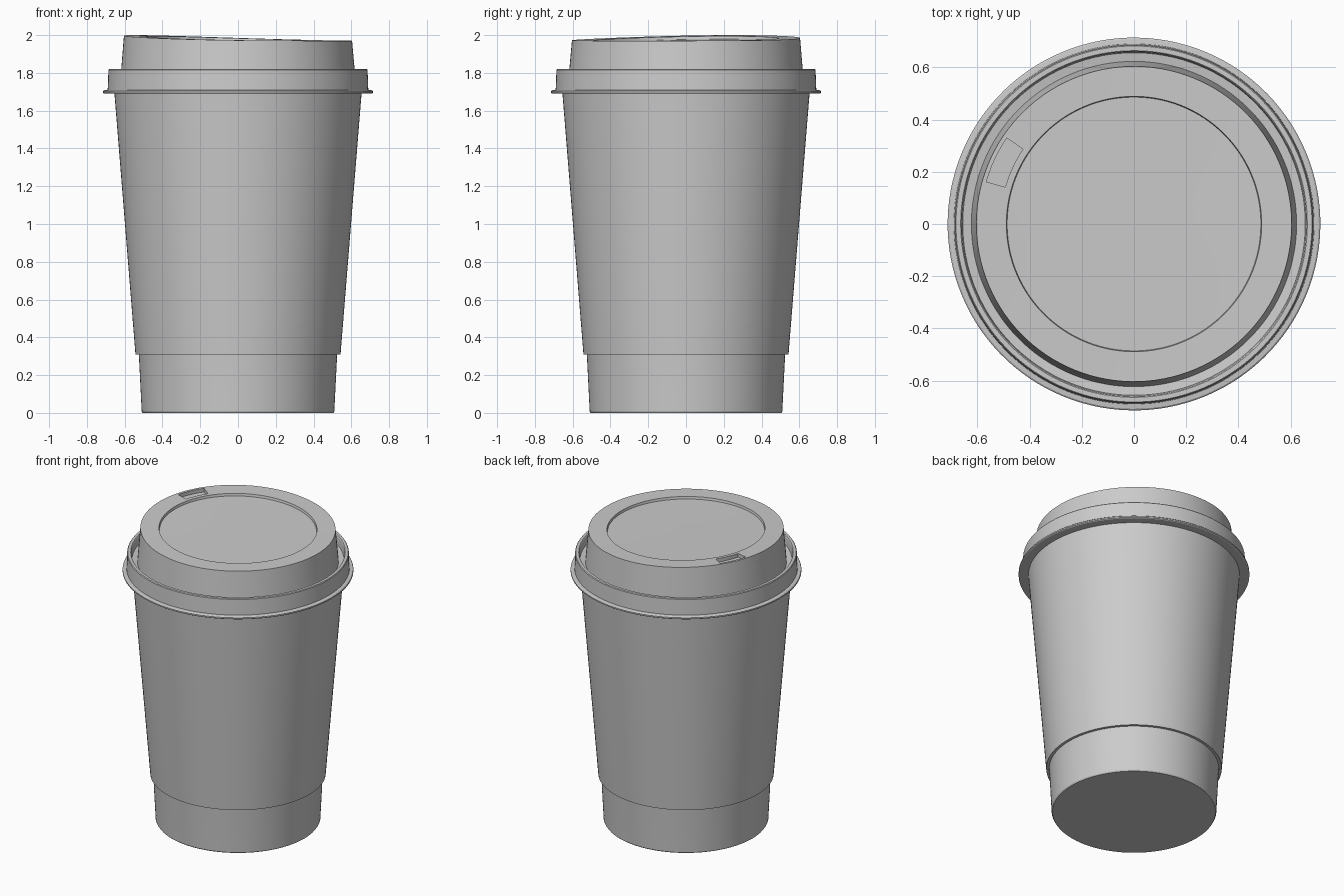
import bpy, bmesh, math

if "Cube" in bpy.data.objects:
    bpy.data.objects.remove(bpy.data.objects["Cube"])

SEG = 120
START = math.radians(146)      # first segment lines up with the sip opening
SIP = math.radians(155)        # direction of the raised drinking side


def ring_angle(i):
    return START + 2 * math.pi * i / SEG


def tilt(r, a):
    # lid top rises smoothly towards the sip side
    return 0.03 * ((1 + r / 0.604 * math.cos(a - SIP)) / 2) ** 2


def lathe(name, profile, cap_start=False, cap_end=False, after=None):
    # profile entries: (radius, z, follows_tilt)
    bm = bmesh.new()
    rings = []
    for r, z, t in profile:
        rings.append([bm.verts.new((r * math.cos(a), r * math.sin(a),
                                    z + (tilt(r, a) if t else 0)))
                      for a in map(ring_angle, range(SEG))])
    bands = []
    for lo, hi in zip(rings, rings[1:]):
        bands.append([bm.faces.new((lo[i], lo[(i + 1) % SEG],
                                    hi[(i + 1) % SEG], hi[i]))
                      for i in range(SEG)])
    if cap_start:
        bm.faces.new(rings[0][::-1])
    if cap_end:
        # fan to a centre point, since the last ring may be tilted
        c = bm.verts.new((0, 0, profile[-1][1] + (tilt(0, 0) if profile[-1][2] else 0)))
        for i in range(SEG):
            bm.faces.new((rings[-1][i], rings[-1][(i + 1) % SEG], c))
    if after:
        after(bm, bands)
    bm.normal_update()
    me = bpy.data.meshes.new(name)
    bm.to_mesh(me)
    bm.free()
    ob = bpy.data.objects.new(name, me)
    bpy.context.collection.objects.link(ob)
    bpy.ops.object.select_all(action='DESELECT')
    ob.select_set(True)
    bpy.context.view_layer.objects.active = ob
    bpy.ops.object.shade_smooth_by_angle(angle=math.radians(25))
    return ob


# Paper cup body
lathe("cup_body", [(0.505, 0, 0), (0.51, 0.008, 0), (0.526, 0.33, 0),
                   (0.63, 1.72, 0)], cap_start=True)

# Cardboard sleeve with a thick lower edge
lathe("sleeve", [(0.523, 0.31, 0), (0.543, 0.31, 0), (0.655, 1.70, 0)])


# Sip opening: sink a patch of the sloping rim
def sink_sip(bm, bands):
    patch = bands[SIP_BAND][:6]
    res = bmesh.ops.extrude_face_region(bm, geom=patch)
    verts = [g for g in res["geom"] if isinstance(g, bmesh.types.BMVert)]
    bmesh.ops.translate(bm, verts=verts, vec=(0, 0, -0.025))
    bmesh.ops.delete(bm, geom=[f for f in patch if f.is_valid], context='FACES')


# Lid: flange, skirt, groove, wall, sloping rim and recessed disc
lid_profile = [
    (0.63, 1.69, 0), (0.708, 1.69, 0), (0.714, 1.694, 0), (0.714, 1.703, 0),
    (0.708, 1.708, 0), (0.69, 1.71, 0),
    (0.686, 1.815, 0), (0.682, 1.82, 0), (0.664, 1.82, 0), (0.66, 1.815, 0),
    (0.656, 1.765, 0), (0.623, 1.76, 0),
    (0.604, 1.97, 1), (0.588, 1.97, 1), (0.513, 1.97, 1),
    (0.489, 1.97, 1), (0.486, 1.954, 1),
]
SIP_BAND = 13
lathe("lid", lid_profile, cap_end=True, after=sink_sip)
